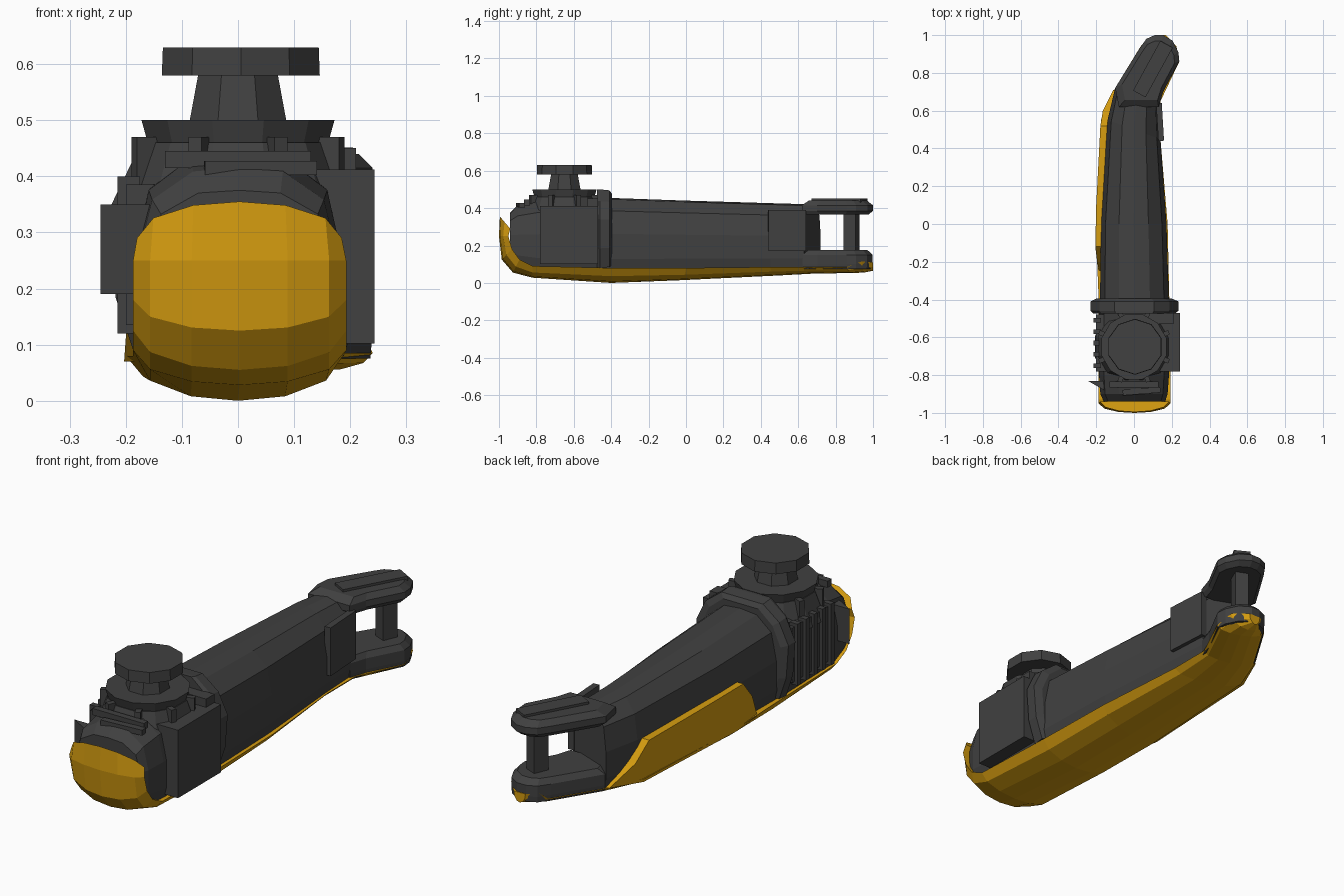
import bpy, bmesh, math
from mathutils import Matrix, Vector

if "Cube" in bpy.data.objects:
    bpy.data.objects.remove(bpy.data.objects["Cube"])


def material(name, col):
    m = bpy.data.materials.new(name)
    m.diffuse_color = (*col, 1)
    m.use_nodes = True
    m.node_tree.nodes["Principled BSDF"].inputs["Base Color"].default_value = m.diffuse_color
    return m


GREY = material("dark grey", (0.052, 0.052, 0.052))
YELLOW = material("amber yellow", (0.66, 0.33, 0.005))


def finish(name, bm, mat):
    bmesh.ops.recalc_face_normals(bm, faces=bm.faces)
    me = bpy.data.meshes.new(name)
    bm.to_mesh(me)
    bm.free()
    me.materials.append(mat)
    ob = bpy.data.objects.new(name, me)
    bpy.context.collection.objects.link(ob)
    return ob


def skin(name, rings, mat):
    """Closed solid through rings of equal point count."""
    bm = bmesh.new()
    vs = [[bm.verts.new(p) for p in r] for r in rings]
    n = len(vs[0])
    for a, b in zip(vs, vs[1:]):
        for i in range(n):
            j = (i + 1) % n
            bm.faces.new((a[i], a[j], b[j], b[i]))
    bm.faces.new(vs[0])
    bm.faces.new(vs[-1])
    return finish(name, bm, mat)


def loft(name, stations, section, mat):
    """Stations (xl, yl, xr, yr, zb, zt); section in u -1..1 and t 0..1."""
    rings = []
    for xl, yl, xr, yr, zb, zt in stations:
        rings.append([(xl + (xr - xl) * (u + 1) / 2, yl + (yr - yl) * (u + 1) / 2,
                       zb + (zt - zb) * t) for u, t in section])
    return skin(name, rings, mat)


def prism(name, outline, z0, z1, mat):
    return skin(name, [[(x, y, z) for x, y in outline] for z in (z0, z1)], mat)


def box(name, centre, size, mat, rot=0):
    bm = bmesh.new()
    m = Matrix.Translation(centre) @ Matrix.Rotation(rot, 4, 'Z') @ Matrix.Diagonal((*size, 1))
    bmesh.ops.create_cube(bm, size=1, matrix=m)
    return finish(name, bm, mat)


def frustum(name, x, y, z0, z1, r0, r1, sides, mat):
    rings = []
    for z, r in ((z0, r0), (z1, r1)):
        rings.append([(x + r * math.cos((i + .5) * math.tau / sides),
                       y + r * math.sin((i + .5) * math.tau / sides), z) for i in range(sides)])
    return skin(name, rings, mat)


# Yellow underside shell curling up into the nose
# (xl, yl, xr, yr, rim z, forward bulge of the centre, centre z)
shell = [(-.18, -.94, .185, -.94, .29, -.055, .355),
         (-.187, -.95, .193, -.95, .25, -.05, .25),
         (-.187, -.93, .193, -.93, .18, -.055, .125),
         (-.187, -.89, .193, -.89, .125, -.035, .055),
         (-.187, -.82, .193, -.82, .09, 0, .028),
         (-.187, -.4, .187, -.4, .08, 0, 0),
         (-.2, -.08, .178, 0, .08, 0, .014),
         (-.175, .55, .14, .45, .085, 0, .04),
         (-.10, .72, .14, .65, .085, 0, .05),
         (.035, .94, .24, .86, .085, 0, .053),
         (.06, .97, .225, .94, .115, 0, .056),
         (.11, 1, .17, 1, .11, 0, .065)]
across = [(-1, 1), (-.84, .45), (-.45, .1), (0, 0), (.45, .1), (.84, .45), (1, 1)]
rings = []
for xl, yl, xr, yr, zr, dy, zb in shell:
    rings.append([(xl + (xr - xl) * (u + 1) / 2, yl + (yr - yl) * (u + 1) / 2 + dy * (1 - t),
                   zb + (zr - zb) * t) for u, t in across])
skin("underside_shell", rings, YELLOW)

# Raised yellow panel on the left side
panel = [(-.25, .07, -.185), (-.2, .18, -.195), (-.12, .27, -.205), (.1, .265, -.2),
         (.52, .25, -.178), (.6, .17, -.165), (.71, .085, -.11), (.55, .07, -.172), (-.08, .07, -.203)]
skin("left_side_panel", [[(x, y, z) for y, z, x in panel],
                         [(-.06, y, z) for y, z, x in panel]], YELLOW)

# Grey grip body
arch = [(-.92, 0), (-1, .15), (-1, .5), (-.86, .82), (-.45, .98), (0, 1),
        (.45, .98), (.86, .82), (1, .5), (1, .15), (.92, 0)]
loft("grip_body", [(-.18, -.42, .185, -.42, .07, .455), (-.175, 0, .172, 0, .075, .44),
                   (-.14, .55, .14, .45, .08, .425), (-.10, .72, .13, .63, .08, .42)], arch, GREY)
box("grip_side_plate", (.138, .54, .28), (.03, .2, .22), GREY, .06)

# Motor head behind the nose
loft("head_body", [(-.16, -.94, .165, -.94, .14, .375), (-.178, -.9, .178, -.9, .1, .415),
                   (-.185, -.8, .185, -.8, .08, .44), (-.185, -.42, .185, -.42, .07, .46)], arch, GREY)

# Collar between head and grip
ring = [(-.8, 0), (-.95, .25), (-1, .62), (-.8, .85), (-.45, 1), (.45, 1),
        (.8, .85), (1, .62), (.95, .25), (.8, 0)]
loft("collar", [(-.215, -.475, .215, -.475, .08, .5), (-.23, -.46, .235, -.46, .08, .5),
                (-.23, -.41, .235, -.41, .085, .495), (-.2, -.395, .2, -.395, .09, .475)], ring, GREY)

# Gear housing, neck and disc
frustum("housing_flare", 0, -.65, .34, .46, .215, .17, 12, GREY)
frustum("housing_cap", 0, -.65, .455, .5, .165, .178, 12, GREY)
frustum("neck", 0, -.65, .49, .59, .095, .075, 8, GREY)
frustum("disc", .005, -.65, .58, .63, .148, .146, 10, GREY)
for i in range(8):
    a = (i + .5) * math.tau / 8
    box("housing_rib", (.17 * math.cos(a), -.65 + .17 * math.sin(a), .42), (.06, .025, .1), GREY, a)

# Right-hand block, with cut upper rear edge
box("right_block", (.15, -.625, .257), (.186, .31, .31), GREY)
box("right_block_step", (.14, -.5, .42), (.14, .06, .06), GREY)

# Left-hand vents and fin
box("vent_plate", (-.17, -.63, .26), (.06, .3, .25), GREY)
for i in range(5):
    box("vent_rib", (-.195, -.75 + i * .06, .26), (.04, .025, .28), GREY)
prism("left_fin", [(-.245, -.83), (-.14, -.89), (-.08, -.87), (-.15, -.83)], .19, .35, GREY)

# Front ledges on the head
box("front_ledge", (.04, -.885, .415), (.2, .03, .025), GREY, .08)
box("front_ledge", (0, -.85, .43), (.26, .03, .03), GREY)

# Forked tail: two plates, post and top strip
tail = [(-.08, .62), (-.10, .72), (.03, .93), (.065, .98), (.11, 1), (.155, 1),
        (.205, .97), (.235, .91), (.24, .86), (.155, .7), (.13, .62)]


def tail_plate(name, levels):
    c = Vector((.1, .82))
    rings = []
    for z, s in levels:
        rings.append([(*(c + (Vector(p) - c) * s), z) for p in tail])
    skin(name, rings, GREY)


tail_plate("upper_fork", [(.365, .86), (.385, 1), (.415, 1), (.44, .82)])
tail_plate("lower_fork", [(.075, .97), (.1, .985), (.15, .985), (.175, .84)])
box("fork_post", (.13, .885, .27), (.06, .07, .24), GREY, -.4)
box("fork_strip", (.1, .82, .438), (.075, .3, .026), GREY, -.5)
